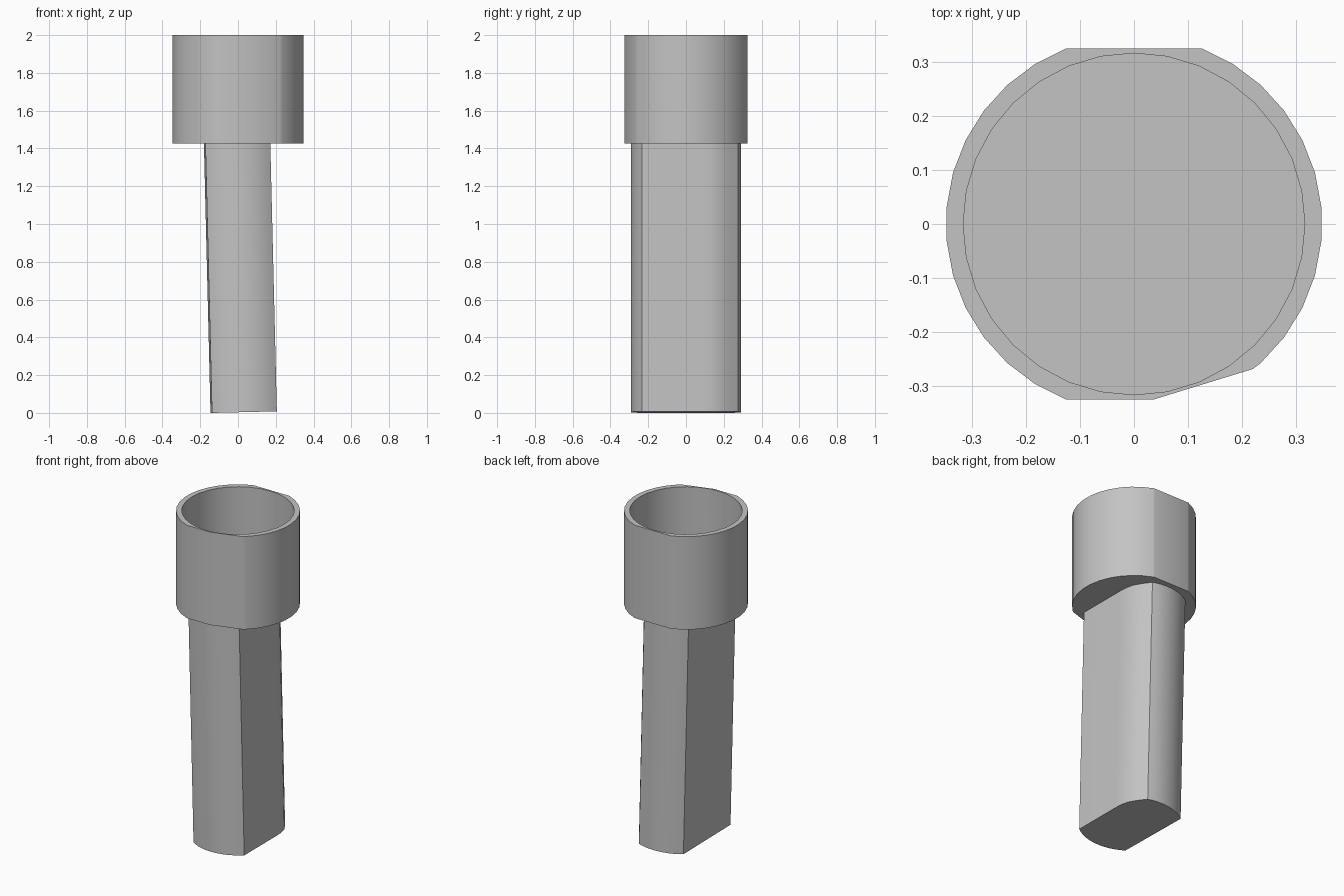
import bpy, bmesh, math
from mathutils import Vector, Matrix

cube = bpy.data.objects.get("Cube")
if cube:
    bpy.data.objects.remove(cube, do_unlink=True)

grey = bpy.data.materials.new("plain_grey")
grey.use_nodes = True
grey.diffuse_color = (0.55, 0.55, 0.55, 1)
grey.node_tree.nodes["Principled BSDF"].inputs["Base Color"].default_value = grey.diffuse_color


def ring(radius, sides, offset=0.0):
    """Regular polygon outline; offset is a fraction of one step."""
    step = math.tau / sides
    return [(radius * math.cos((i + offset) * step),
             radius * math.sin((i + offset) * step)) for i in range(sides)]


def arc(radius, start, end, count):
    angles = [math.radians(start + (end - start) * i / count) for i in range(count + 1)]
    return [(radius * math.cos(a), radius * math.sin(a)) for a in angles]


def prism(name, outline, low, high, cuts=()):
    """Extrude an outline, then shave it with (normal, distance) planes."""
    bm = bmesh.new()
    base = bm.faces.new([bm.verts.new((x, y, low)) for x, y in outline])
    top = bmesh.ops.extrude_face_region(bm, geom=[base])["geom"]
    bmesh.ops.translate(bm, vec=(0, 0, high - low),
                        verts=[v for v in top if isinstance(v, bmesh.types.BMVert)])
    for normal, distance in cuts:
        n = Vector(normal).normalized()
        bmesh.ops.bisect_plane(bm, geom=bm.verts[:] + bm.edges[:] + bm.faces[:],
                               plane_co=n * distance, plane_no=n, clear_outer=True)
        rim = [e for e in bm.edges if e.is_boundary]
        bmesh.ops.holes_fill(bm, edges=rim)
    bmesh.ops.recalc_face_normals(bm, faces=bm.faces)
    mesh = bpy.data.meshes.new(name)
    bm.to_mesh(mesh)
    bm.free()
    mesh.materials.append(grey)
    obj = bpy.data.objects.new(name, mesh)
    bpy.context.collection.objects.link(obj)
    return obj


def smooth(obj):
    bpy.ops.object.select_all(action="DESELECT")
    obj.select_set(True)
    bpy.context.view_layer.objects.active = obj
    bpy.ops.object.shade_smooth_by_angle(angle=math.radians(30))


# Socket: round cup with front and back flats and one slanted shave
socket = prism("socket_cup", ring(0.348, 34, 0.5), 1.425, 2.0,
               [((0, 1, 0), 0.325), ((0, -1, 0), 0.325), ((0.294, -0.956, 0), 0.321)])
bore = prism("bore_cutter", ring(0.316, 32), 1.46, 2.1)
bore.hide_render = True
cut = socket.modifiers.new("bore", "BOOLEAN")
cut.operation = "DIFFERENCE"
cut.solver = "EXACT"
cut.object = bore
bpy.context.view_layer.objects.active = socket
socket.select_set(True)
bpy.ops.object.modifier_apply(modifier=cut.name)
bpy.data.objects.remove(bore, do_unlink=True)
smooth(socket)

# Shaft: bar with two flat sides, rounded ends and one softened corner
rounded_corner = [(0.175, 0.08), (0.173, 0.13), (0.161, 0.18), (0.135, 0.225)]
outline = (arc(0.292, 235, 307, 12) + rounded_corner + arc(0.292, 70, 127, 10))
shaft = prism("shaft", outline, 0, 1.435)
shaft.data.transform(Matrix.Translation((0.03, 0, 0.004))
                     @ Matrix.Rotation(math.radians(-1.4), 4, "Y"))
smooth(shaft)
